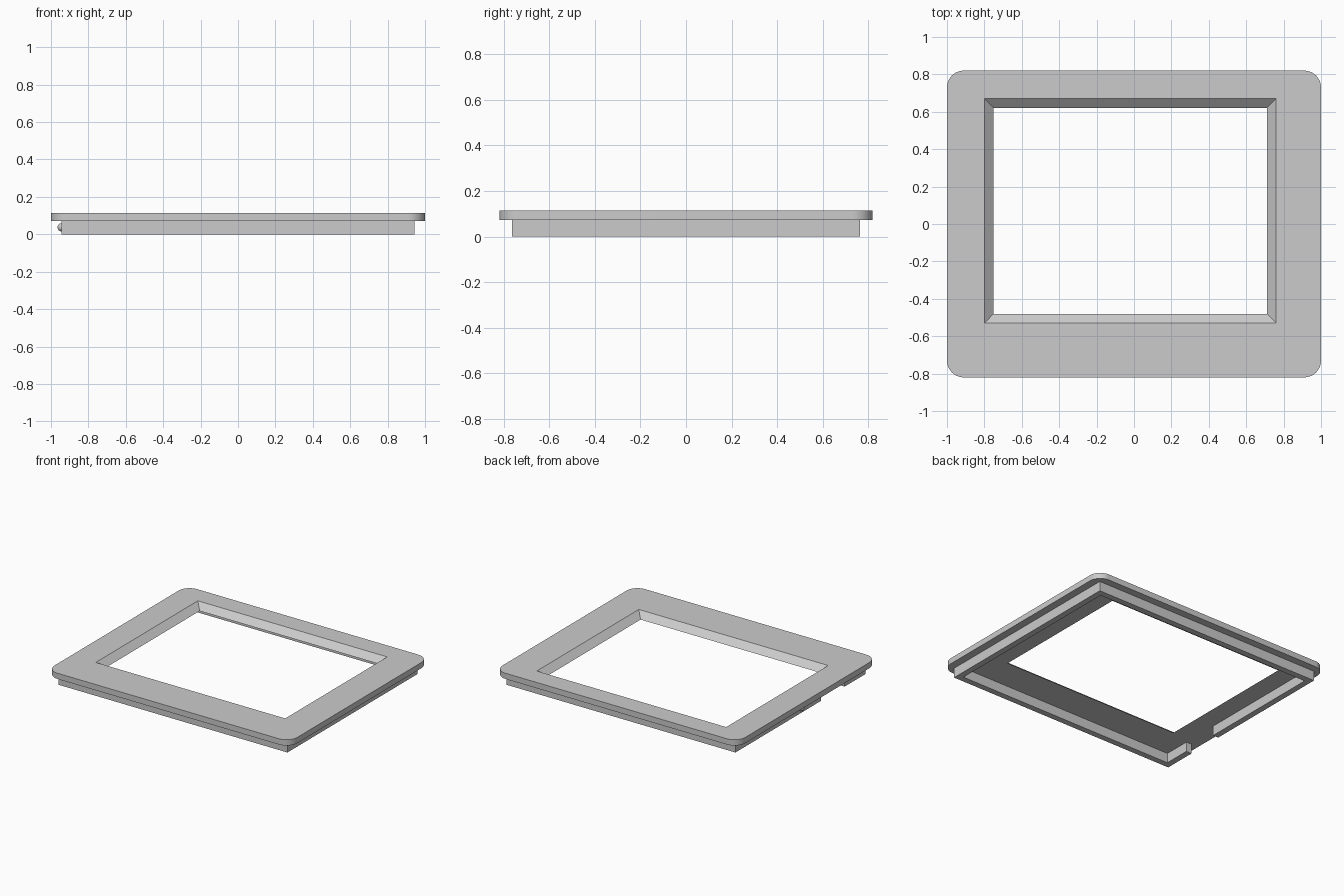
import bpy, bmesh
from math import sin, cos, pi

if "Cube" in bpy.data.objects:
    bpy.data.objects.remove(bpy.data.objects["Cube"])

grey = bpy.data.materials.new("plain grey")
grey.use_nodes = True
COLOUR = (0.6, 0.6, 0.6, 1)
grey.diffuse_color = COLOUR
grey.node_tree.nodes["Principled BSDF"].inputs["Base Color"].default_value = COLOUR


def finish(bm, name):
    """Turn a bmesh into a shaded, coloured object."""
    bmesh.ops.recalc_face_normals(bm, faces=bm.faces)
    mesh = bpy.data.meshes.new(name)
    bm.to_mesh(mesh)
    bm.free()
    obj = bpy.data.objects.new(name, mesh)
    bpy.context.collection.objects.link(obj)
    mesh.materials.append(grey)
    bpy.ops.object.select_all(action='DESELECT')
    obj.select_set(True)
    bpy.context.view_layer.objects.active = obj
    bpy.ops.object.shade_smooth_by_angle(angle=pi / 6)
    return obj


# Heights shared by the parts
PLATE_BOTTOM, PLATE_TOP = 0.072, 0.115
SIGNS = [(1, 1), (-1, 1), (-1, -1), (1, -1)]


# Face plate: rounded outline with an off-centre window that narrows downward
def plate_layer(bm, z, half_window):
    hx, hy, radius, steps = 1.0, 0.82, 0.09, 12
    arcs, inner = [], []
    for k, (sx, sy) in enumerate(SIGNS):
        angles = [pi / 2 * (k + i / steps) for i in range(steps + 1)]
        arcs.append([bm.verts.new((sx * (hx - radius) + radius * cos(a),
                                   sy * (hy - radius) + radius * sin(a), z))
                     for a in angles])
        inner.append(bm.verts.new((-0.02 + sx * half_window[0],
                                   0.07 + sy * half_window[1], z)))
    for k in range(4):
        n = (k + 1) % 4
        bm.faces.new(arcs[k] + [inner[k]])
        bm.faces.new([arcs[k][-1], arcs[n][0], inner[n], inner[k]])
    return sum(arcs, []), inner


bm = bmesh.new()
low = plate_layer(bm, PLATE_BOTTOM, (0.73, 0.55))
high = plate_layer(bm, PLATE_TOP, (0.78, 0.60))
for a, b in zip(low, high):
    for i in range(len(a)):
        j = (i + 1) % len(a)
        bm.faces.new([a[i], a[j], b[j], b[i]])
finish(bm, "face_plate")

# Rear rim: square-cornered wall with a cable gap in its -x side
X, Y, T = 0.943, 0.765, 0.045
GAP_LOW, GAP_HIGH = -0.52, -0.24
outer = [(-X, GAP_HIGH), (-X, Y), (X, Y), (X, -Y), (-X, -Y), (-X, GAP_LOW)]
inside = [(-X + T, GAP_LOW), (T - X, T - Y), (X - T, T - Y),
          (X - T, Y - T), (T - X, Y - T), (T - X, GAP_HIGH)]
bm = bmesh.new()
base = bm.faces.new([bm.verts.new((x, y, 0)) for x, y in outer + inside])
ext = bmesh.ops.extrude_face_region(bm, geom=[base], use_keep_orig=True)
bmesh.ops.translate(bm, vec=(0, 0, PLATE_BOTTOM),
                    verts=[v for v in ext["geom"] if isinstance(v, bmesh.types.BMVert)])
finish(bm, "rear_rim")

# Small round catch on the -x side of the rim
bm = bmesh.new()
bmesh.ops.create_uvsphere(bm, u_segments=20, v_segments=12, radius=0.022)
bmesh.ops.translate(bm, verts=bm.verts, vec=(-X, -0.01, 0.037))
finish(bm, "side_catch")
